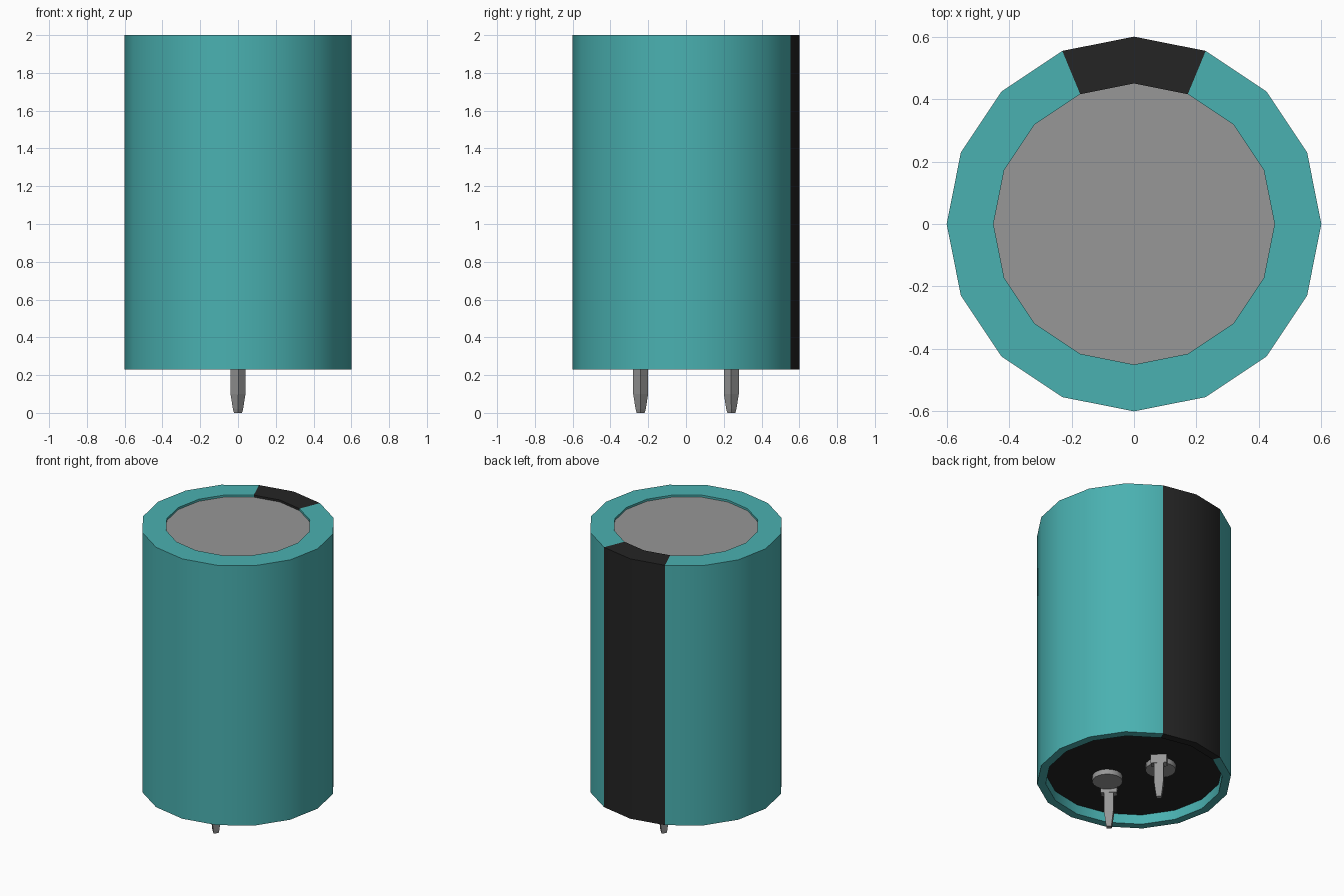
import bpy, bmesh, math
from mathutils import Matrix, Vector

cube = bpy.data.objects.get("Cube")
if cube:
    bpy.data.objects.remove(cube, do_unlink=True)

SIDES = 16


def material(name, rgb):
    m = bpy.data.materials.new(name)
    m.diffuse_color = (*rgb, 1)
    m.use_nodes = True
    node = m.node_tree.nodes["Principled BSDF"]
    node.inputs["Base Color"].default_value = (*rgb, 1)
    node.inputs["Roughness"].default_value = 0.6
    return m


TEAL = material("teal sleeve", (0.068, 0.44, 0.44))
BLACK = material("black", (0.018, 0.018, 0.018))
GREY = material("grey metal", (0.31, 0.31, 0.31))


def finish(name, bm, mats, smooth=False):
    bmesh.ops.recalc_face_normals(bm, faces=bm.faces)
    mesh = bpy.data.meshes.new(name)
    bm.to_mesh(mesh)
    bm.free()
    for m in mats:
        mesh.materials.append(m)
    ob = bpy.data.objects.new(name, mesh)
    bpy.context.collection.objects.link(ob)
    if smooth:
        bpy.ops.object.select_all(action="DESELECT")
        ob.select_set(True)
        bpy.context.view_layer.objects.active = ob
        bpy.ops.object.shade_smooth_by_angle(angle=math.radians(30))
    return ob


def disc(name, radius, z0, z1, mat, centre=(0, 0)):
    bm = bmesh.new()
    place = Matrix.Translation((*centre, (z0 + z1) / 2))
    bmesh.ops.create_cone(bm, cap_ends=True, segments=SIDES, radius1=radius,
                          radius2=radius, depth=z1 - z0, matrix=place)
    return finish(name, bm, [mat], True)


def lofted_bar(name, sections, mat, place):
    """Capped bar through rectangular sections (z, width, thickness)."""
    bm = bmesh.new()
    rings = []
    for z, w, t in sections:
        rings.append([bm.verts.new((sx * w / 2, sy * t / 2, z))
                      for sx, sy in ((-1, -1), (1, -1), (1, 1), (-1, 1))])
    for a, b in zip(rings, rings[1:]):
        for i in range(4):
            j = (i + 1) % 4
            bm.faces.new((a[i], a[j], b[j], b[i]))
    bm.faces.new(rings[0])
    bm.faces.new(rings[-1])
    bm.transform(place)
    return finish(name, bm, [mat])


# Sleeve: revolved profile with rolled-in top and bottom rims
profile = [(0.45, 1.975), (0.45, 2.0), (0.6, 2.0), (0.6, 0.23), (0.547, 0.23), (0.547, 0.31)]
bm = bmesh.new()
rings = []
for r, z in profile:
    rings.append([bm.verts.new((r * math.cos(math.tau * i / SIDES),
                                r * math.sin(math.tau * i / SIDES), z)) for i in range(SIDES)])
for a, b in zip(rings, rings[1:]):
    for i in range(SIDES):
        j = (i + 1) % SIDES
        face = bm.faces.new((a[i], a[j], b[j], b[i]))
        # Polarity stripe covers the two rear segments
        c = face.calc_center_median()
        face.material_index = 1 if c.y > 0 and abs(c.x) < 0.4 * c.y else 0
finish("sleeve", bm, [TEAL, BLACK], True)

# Top metal lid and black bottom plug
disc("top_lid", 0.45, 1.94, 1.986, GREY)
disc("bottom_plug", 0.547, 0.295, 0.34, BLACK)

# Terminals: angled pin, flat tab and rivet, repeated front and back
for label, s in (("front", -1), ("back", 1)):
    pin = Vector((0, 0.24 * s, 0))
    rivet = Vector((-0.08 * s, 0.16 * s, 0))
    turn = Matrix.Rotation(math.radians(-45), 4, "Z")
    lofted_bar(label + "_pin",
               [(0, 0.03, 0.03), (0.02, 0.038, 0.038), (0.1, 0.058, 0.054),
                (0.232, 0.058, 0.054), (0.236, 0.1, 0.045), (0.3, 0.1, 0.045)],
               GREY, Matrix.Translation(pin) @ turn)
    middle = (pin + rivet) / 2
    lofted_bar(label + "_tab", [(0.28, 0.1, 0.113), (0.3, 0.1, 0.113)],
               GREY, Matrix.Translation(middle) @ turn)
    disc(label + "_rivet", 0.094, 0.26, 0.3, GREY, rivet[:2])
